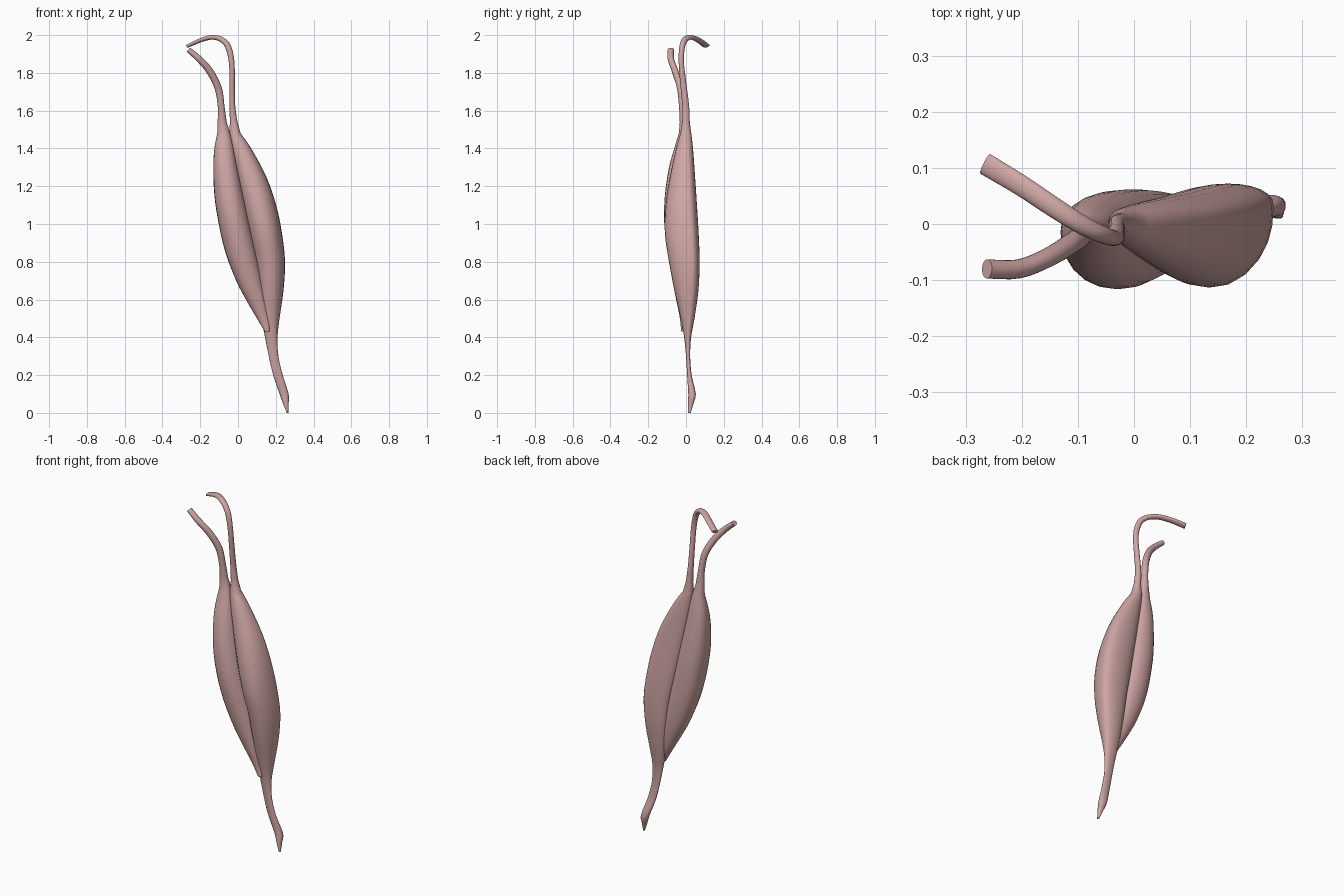
import bpy, bmesh, math
from mathutils import Vector

if "Cube" in bpy.data.objects:
    bpy.data.objects.remove(bpy.data.objects["Cube"])

SIDES = 24
mat = bpy.data.materials.new("muscle_pink")
mat.diffuse_color = (0.62, 0.38, 0.37, 1)
mat.use_nodes = True
mat.node_tree.nodes["Principled BSDF"].inputs["Base Color"].default_value = mat.diffuse_color


def smooth_rows(rows, steps=3):
    """Catmull-Rom interpolation of a table of rows."""
    out = []
    for i in range(len(rows) - 1):
        p0, p1, p2 = rows[max(i - 1, 0)], rows[i], rows[i + 1]
        p3 = rows[min(i + 2, len(rows) - 1)]
        for s in range(steps):
            t = s / steps
            out.append([0.5 * (2 * b + (c - a) * t + (2 * a - 5 * b + 4 * c - d) * t * t
                               + (3 * b - a - 3 * c + d) * t ** 3)
                        for a, b, c, d in zip(p0, p1, p2, p3)])
    return out + [list(rows[-1])]


def belly_ring(z, xl, xr, yf, yb, ym):
    """Horizontal section: bulging front, flatter back, side edges at depth ym."""
    ring = []
    for k in range(SIDES):
        a = 2 * math.pi * k / SIDES
        c, s = math.cos(a), math.sin(a)
        depth = yb - ym if s > 0 else ym - yf
        ring.append(Vector(((xl + xr) / 2 + (xr - xl) / 2 * math.copysign(abs(c) ** 0.95, c),
                            ym + depth * math.copysign(abs(s) ** 0.9, s), z)))
    return ring


def tendon_rings(path):
    """Elliptical rings (x, y, z, half width, half depth) swept along a path."""
    pts = [Vector(p[:3]) for p in path]
    rings = []
    for i, p in enumerate(path):
        t = (pts[min(i + 1, len(pts) - 1)] - pts[max(i - 1, 0)]).normalized()
        v = Vector((0, 1, 0))
        v = (v - t * v.dot(t)).normalized()
        u = v.cross(t)
        rings.append([pts[i] + u * p[3] * math.cos(2 * math.pi * k / SIDES)
                      + v * p[4] * math.sin(2 * math.pi * k / SIDES) for k in range(SIDES)])
    return rings


def muscle(name, belly, tendon):
    rings = [belly_ring(*r) for r in smooth_rows(belly)] + tendon_rings(smooth_rows(tendon, 4))
    bm = bmesh.new()
    loops = [[bm.verts.new(co) for co in ring] for ring in rings]
    for a, b in zip(loops, loops[1:]):
        for k in range(SIDES):
            n = (k + 1) % SIDES
            bm.faces.new((a[k], a[n], b[n], b[k]))
    bm.faces.new(loops[0][::-1])
    bm.faces.new(loops[-1])
    bmesh.ops.recalc_face_normals(bm, faces=bm.faces)
    me = bpy.data.meshes.new(name)
    bm.to_mesh(me)
    bm.free()
    ob = bpy.data.objects.new(name, me)
    bpy.context.collection.objects.link(ob)
    me.materials.append(mat)
    bpy.context.view_layer.objects.active = ob
    ob.select_set(True)
    bpy.ops.object.shade_smooth_by_angle(angle=math.radians(50))
    ob.select_set(False)


# Long head: lower tendon, outer belly, hooked upper tendon
muscle("long_head", [
    (0.0, .258, .266, .01, .025, .018),
    (0.05, .238, .268, .01, .04, .027),
    (0.10, .220, .268, .012, .052, .034),
    (0.20, .186, .237, .006, .03, .018),
    (0.30, .163, .214, 0, .022, .012),
    (0.40, .143, .209, -.01, .027, .012),
    (0.50, .125, .220, -.028, .045, .018),
    (0.65, .105, .241, -.062, .066, .028),
    (0.80, .086, .249, -.09, .072, .033),
    (0.95, .054, .233, -.112, .067, .026),
    (1.10, .022, .202, -.108, .058, .016),
    (1.25, -.008, .150, -.085, .048, .01),
    (1.40, -.036, .070, -.052, .037, .002),
    (1.48, -.046, .014, -.03, .028, 0)],
   [(-.023, 0, 1.54, .02, .02), (-.03, -.002, 1.63, .015, .018),
    (-.031, -.015, 1.75, .014, .016), (-.034, -.025, 1.86, .015, .014),
    (-.053, -.02, 1.94, .016, .015), (-.09, -.003, 1.978, .014, .017),
    (-.14, .028, 1.988, .012, .018), (-.20, .068, 1.972, .011, .019),
    (-.265, .107, 1.943, .009, .02)])

# Short head: inner belly, upper tendon curving outwards
muscle("short_head", [
    (0.43, .142, .168, -.026, .0, -.012),
    (0.50, .100, .168, -.032, .025, -.004),
    (0.60, .042, .150, -.052, .042, -.003),
    (0.70, -.010, .130, -.072, .053, -.004),
    (0.85, -.067, .098, -.098, .061, -.006),
    (1.00, -.102, .064, -.115, .061, -.01),
    (1.15, -.125, .032, -.112, .055, -.013),
    (1.30, -.131, -.002, -.09, .042, -.014),
    (1.40, -.125, -.022, -.062, .032, -.012),
    (1.48, -.110, -.042, -.038, .02, -.01)],
   [(-.084, -.012, 1.54, .024, .021), (-.089, -.018, 1.62, .018, .019),
    (-.105, -.03, 1.72, .019, .018), (-.15, -.058, 1.81, .019, .017),
    (-.205, -.08, 1.873, .017, .017), (-.262, -.08, 1.922, .014, .017)])
